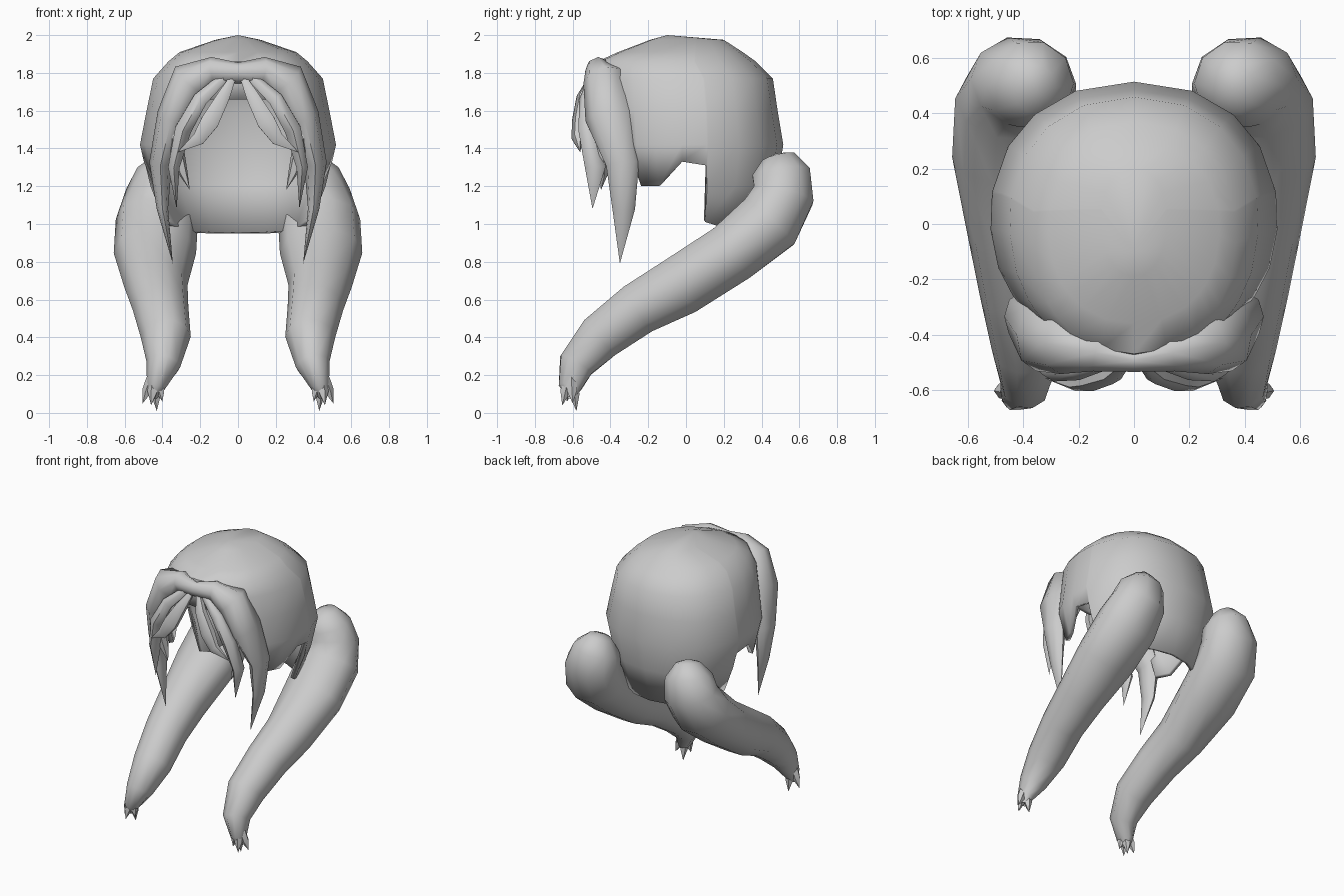
import bpy, bmesh, math
from mathutils import Vector

if "Cube" in bpy.data.objects:
    bpy.data.objects.remove(bpy.data.objects["Cube"])

hair = bpy.data.materials.new("hair grey")
hair.diffuse_color = (0.6, 0.6, 0.6, 1)
hair.use_nodes = True
hair.node_tree.nodes["Principled BSDF"].inputs["Base Color"].default_value = hair.diffuse_color


def finish(name, bm, angle=60):
    bmesh.ops.remove_doubles(bm, verts=bm.verts, dist=0.0005)
    bmesh.ops.dissolve_degenerate(bm, edges=bm.edges, dist=0.0005)
    bmesh.ops.recalc_face_normals(bm, faces=bm.faces)
    me = bpy.data.meshes.new(name)
    bm.to_mesh(me)
    bm.free()
    me.materials.append(hair)
    ob = bpy.data.objects.new(name, me)
    bpy.context.collection.objects.link(ob)
    bpy.ops.object.select_all(action='DESELECT')
    bpy.context.view_layer.objects.active = ob
    ob.select_set(True)
    bpy.ops.object.shade_smooth_by_angle(angle=math.radians(angle))
    return ob


def lock(name, path, axis, sides=8):
    """Mirrored tapering tube; path rows are x, y, z, radius along axis, other radius."""
    bm = bmesh.new()
    pts = [Vector(p[:3]) for p in path]
    rings = []
    for i, p in enumerate(path):
        t = (pts[min(i + 1, len(pts) - 1)] - pts[max(i - 1, 0)]).normalized()
        if p[0] == 0:
            t = Vector((1, 0, 0))
        a = Vector(axis)
        a = (a - t * a.dot(t)).normalized()
        b = t.cross(a)
        ring = []
        for k in range(sides):
            w = 2 * math.pi * k / sides
            ring.append(bm.verts.new(pts[i] + a * p[3] * math.cos(w) + b * p[4] * math.sin(w)))
        rings.append(ring)
    for r, s in zip(rings, rings[1:]):
        for k in range(sides):
            n = (k + 1) % sides
            bm.faces.new((r[k], r[n], s[n], s[k]))
    ob = finish(name, bm)
    m = ob.modifiers.new("mirror", 'MIRROR')
    m.merge_threshold = 0.002
    return ob


# Cap: rings of z, half width, front y, back y
profile = [(2.0, 0, -.1, -.1), (1.975, .12, -.19, .2), (1.91, .31, -.36, .3),
           (1.86, .37, -.47, .37), (1.77, .45, -.485, .46), (1.6, .485, -.48, .485),
           (1.42, .52, -.46, .515), (1.2, .47, -.42, .48), (.95, .37, -.3, .42)]
# Lower edge of the cap: angle from the back, height
hem = [(0, .95), (22, .95), (42, .955), (60, .97), (80, 1.01), (81, 1.31), (94, 1.33),
       (110, 1.2), (124, 1.2), (132, 1.42), (145, 1.58), (163, 1.66), (180, 1.66)]


def cap_point(deg, z):
    for (z0, *u), (z1, *v) in zip(profile, profile[1:]):
        if z >= z1:
            f = (z0 - z) / (z0 - z1)
            w, front, back = [p + (q - p) * f for p, q in zip(u, v)]
            break
    a = math.radians(deg)
    c, s = math.cos(a), math.sin(a)
    mid = min(.02, (back + front) / 2 + .02) if w else back
    # slightly squared outline
    x = w * math.copysign(abs(s) ** .92, s)
    y = mid + ((back - mid) if c > 0 else (front - mid)) * abs(c) ** .92
    return Vector((x, y, z))


bm = bmesh.new()
cols = [(-d, h) for d, h in reversed(hem)] + hem[1:]
grid = [[bm.verts.new(cap_point(d, max(row[0], h))) for row in profile] for d, h in cols]
for c0, c1 in zip(grid, grid[1:]):
    for i in range(len(profile) - 1):
        bm.faces.new((c0[i], c0[i + 1], c1[i + 1], c1[i]))
cap = finish("hair_cap", bm, 50)
shell = cap.modifiers.new("thickness", 'SOLIDIFY')
shell.thickness = 0.03
shell.offset = -1

# Large fringe sweeping from the parting to pointed side locks
lock("side_fringe", [(0, -.495, 1.80, .04, .055), (.13, -.465, 1.815, .07, .07),
                     (.25, -.43, 1.76, .115, .11), (.345, -.40, 1.57, .135, .085),
                     (.41, -.335, 1.32, .088, .06), (.40, -.33, 1.08, .06, .03),
                     (.345, -.35, .79, 0, 0)], (0, 1, 0))

# Smaller fringe strands below the parting
lock("inner_fringe", [(.03, -.50, 1.77, .02, .02), (.08, -.545, 1.67, .035, .04),
                      (.15, -.565, 1.54, .04, .055), (.21, -.575, 1.45, .03, .04),
                      (.32, -.56, 1.38, 0, 0)], (0, 1, 0), 6)
lock("outer_fringe", [(.08, -.49, 1.77, .03, .03), (.2, -.52, 1.66, .045, .045),
                      (.29, -.52, 1.5, .05, .05), (.34, -.48, 1.3, .055, .035),
                      (.325, -.495, 1.08, 0, 0)], (0, 1, 0), 6)
lock("temple_wisp", [(.33, -.45, 1.5, .04, .03), (.32, -.45, 1.37, .04, .04),
                     (.29, -.44, 1.27, .03, .025), (.255, -.45, 1.18, 0, 0)], (0, 1, 0), 5)

# Long pigtails curving back, down and forward
lock("pigtail", [(.355, .48, 1.375, 0, 0), (.36, .49, 1.355, .08, .09), (.375, .505, 1.27, .16, .16),
                 (.40, .515, 1.15, .195, .17), (.43, .44, 1.01, .218, .185),
                 (.44, .24, .845, .218, .17), (.435, -.03, .672, .168, .167),
                 (.41, -.25, .553, .148, .147), (.382, -.455, .40, .132, .13),
                 (.395, -.582, .255, .09, .10), (.435, -.612, .14, .05, .065),
                 (.45, -.61, .08, .02, .02)], (1, 0, 0), 10)

# Split tips of the pigtails
for i, tip in enumerate([(.43, -.58, .01), (.505, -.60, .05), (.46, -.655, .04), (.40, -.63, .06)]):
    base = Vector((.435, -.61, .18)).lerp(Vector((tip[0], tip[1], .18)), .3)
    lock(f"pigtail_tip_{i + 1}", [(*base, .03, .03),
                                  (*base.lerp(Vector(tip), .5), .028, .028), (*tip, 0, 0)], (1, 0, 0), 5)
